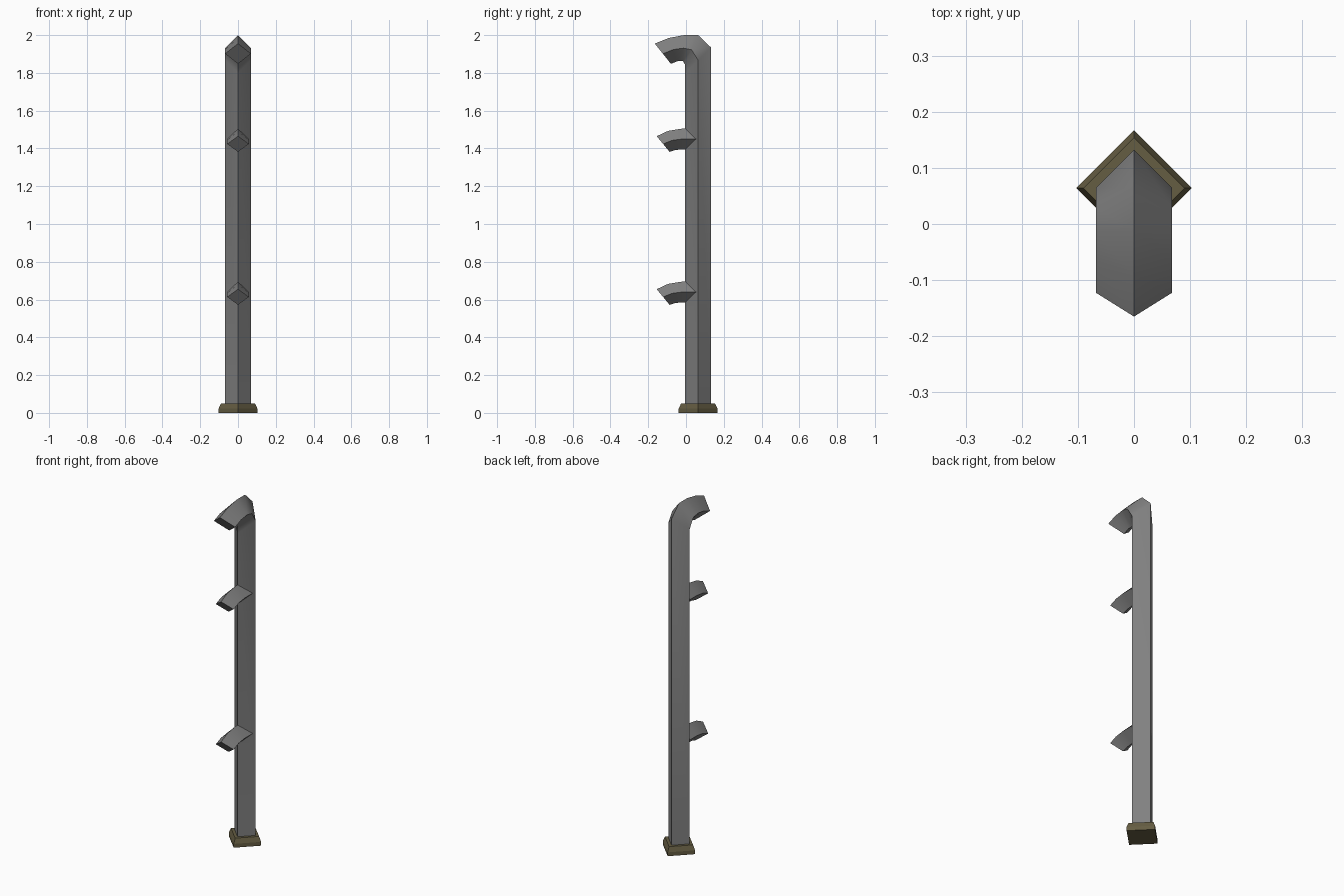
import bpy, bmesh, math

if "Cube" in bpy.data.objects:
    bpy.data.objects.remove(bpy.data.objects["Cube"])


def material(name, rgb):
    m = bpy.data.materials.new(name)
    m.diffuse_color = (*rgb, 1)
    m.use_nodes = True
    m.node_tree.nodes["Principled BSDF"].inputs["Base Color"].default_value = m.diffuse_color
    return m


GREY = material("grey metal", (0.22, 0.22, 0.22))
OLIVE = material("olive base", (0.13, 0.11, 0.055))


def loft(name, rings, mat, angle):
    """Skin four-sided rings together and cap both ends."""
    bm = bmesh.new()
    loops = [[bm.verts.new(p) for p in ring] for ring in rings]
    for a, b in zip(loops, loops[1:]):
        for i in range(4):
            j = (i + 1) % 4
            bm.faces.new((a[i], a[j], b[j], b[i]))
    bm.faces.new(loops[0])
    bm.faces.new(loops[-1])
    bmesh.ops.recalc_face_normals(bm, faces=bm.faces)
    me = bpy.data.meshes.new(name)
    bm.to_mesh(me)
    bm.free()
    ob = bpy.data.objects.new(name, me)
    bpy.context.collection.objects.link(ob)
    me.materials.append(mat)
    if angle:
        bpy.context.view_layer.objects.active = ob
        ob.select_set(True)
        bpy.ops.object.shade_smooth_by_angle(angle=math.radians(angle))
        ob.select_set(False)
    return ob


def pipe(name, sections, half, dz=0):
    """Diamond pipe; each section gives its outer and inner corner (y, z)."""
    rings = []
    for oy, oz, iy, iz in sections:
        my, mz = (oy + iy) / 2, (oz + iz) / 2 + dz
        rings.append([(0, oy, oz + dz), (half, my, mz),
                      (0, iy, iz + dz), (-half, my, mz)])
    return loft(name, rings, GREY, 60)


# Upright post curving forward into a spout at the top
pipe("post", [
    (0.132, 0.04, -0.004, 0.04),
    (0.132, 1.935, -0.004, 1.80),
    (0.064, 2.00, -0.006, 1.845),
    (-0.01, 2.00, -0.016, 1.862),
    (-0.09, 1.985, -0.045, 1.862),
    (-0.165, 1.955, -0.08, 1.848),
], 0.068)

# Two smaller branch spouts
for label, dz in (("upper", 0), ("lower", -0.81)):
    pipe(label + "_spout", [
        (0.06, 1.505, 0.06, 1.395),
        (-0.02, 1.505, -0.02, 1.395),
        (-0.095, 1.493, -0.055, 1.392),
        (-0.155, 1.465, -0.087, 1.382),
    ], 0.057, dz)

# Square foot turned 45 degrees, with a tapered top edge
loft("base", [
    [(r, 0.064, z), (0, 0.064 + r, z), (-r, 0.064, z), (0, 0.064 - r, z)]
    for r, z in ((0.103, 0), (0.103, 0.022), (0.09, 0.05))
], OLIVE, 0)
